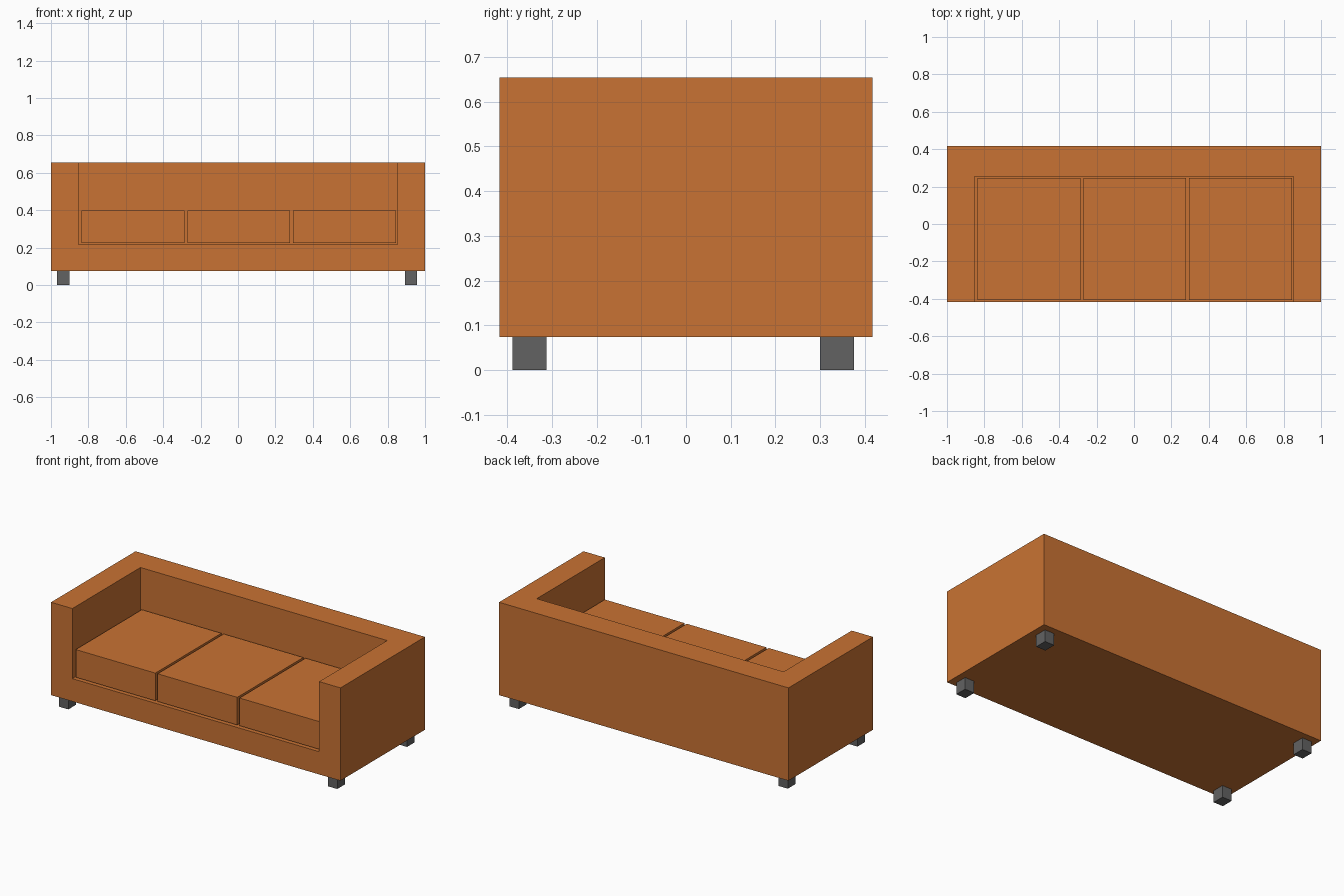
import bpy

cube = bpy.data.objects.get("Cube")
if cube:
    bpy.data.objects.remove(cube, do_unlink=True)


def make_material(name, rgb):
    mat = bpy.data.materials.new(name)
    mat.use_nodes = True
    colour = (*rgb, 1.0)
    mat.diffuse_color = colour
    mat.node_tree.nodes["Principled BSDF"].inputs["Base Color"].default_value = colour
    return mat


def box(name, low, high, mat=None):
    """Box spanning two opposite corners."""
    centre = [(a + b) / 2 for a, b in zip(low, high)]
    bpy.ops.mesh.primitive_cube_add(size=1, location=centre)
    obj = bpy.context.object
    obj.name = name
    obj.scale = [b - a for a, b in zip(low, high)]
    bpy.ops.object.transform_apply(location=False, rotation=False, scale=True)
    if mat:
        obj.data.materials.append(mat)
    return obj


fabric = make_material("orange fabric", (0.584, 0.171, 0.033))
metal = make_material("dark grey feet", (0.122, 0.122, 0.122))

DEPTH = 0.417
BASE, SEAT, TOP = 0.074, 0.216, 0.654

# Body: one block with the seat recess cut out of its front and top
body = box("sofa_body", (-1, -DEPTH, BASE), (1, DEPTH, TOP), fabric)
cutter = box("seat_cutter", (-0.853, -1, SEAT), (0.853, 0.255, 1))
cutter.hide_render = True
cut = body.modifiers.new("seat_recess", 'BOOLEAN')
cut.operation = 'DIFFERENCE'
cut.solver = 'EXACT'
cut.object = cutter
bpy.context.view_layer.objects.active = body
bpy.ops.object.modifier_apply(modifier=cut.name)
bpy.data.objects.remove(cutter, do_unlink=True)

# Three loose seat cushions with narrow gaps between them
for label, x in (("right", -0.562), ("middle", 0.004), ("left", 0.57)):
    box(label + "_cushion", (x - 0.275, -0.406, 0.225), (x + 0.275, 0.246, 0.398), fabric)

# Four square feet
for side, x in (("right", -0.934), ("left", 0.925)):
    for end, y in (("front", -0.35), ("back", 0.338)):
        box(f"{end}_{side}_foot", (x - 0.033, y - 0.038, 0), (x + 0.033, y + 0.038, BASE), metal)
